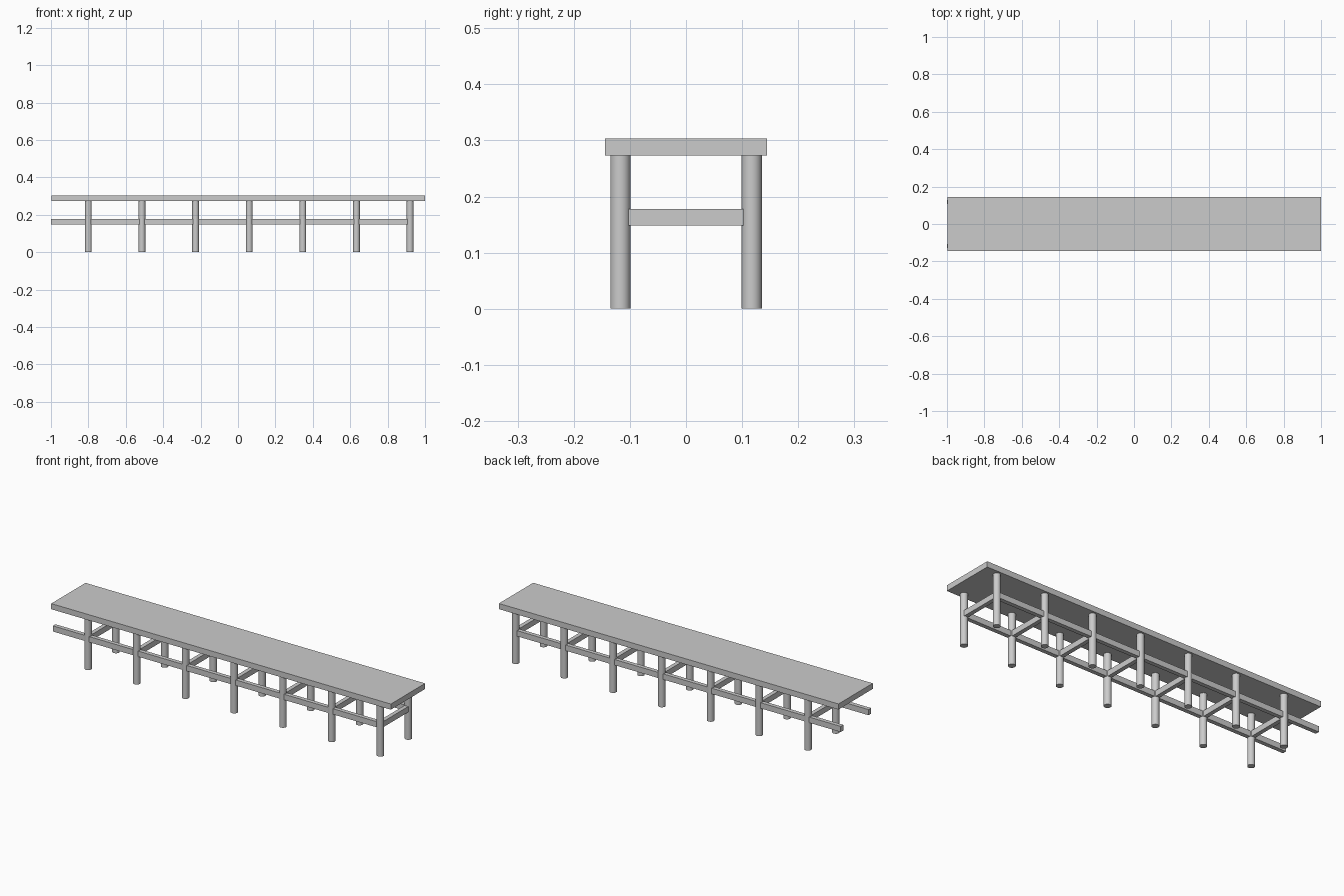
import bpy

if "Cube" in bpy.data.objects:
    bpy.data.objects.remove(bpy.data.objects["Cube"])

LEG_Y = 0.117
LEG_R = 0.018
TOP_Z = 0.273
LEG_X = [-0.80 + i * 1.72 / 6 for i in range(7)]


def box(name, x0, x1, y0, y1, z0, z1):
    bpy.ops.mesh.primitive_cube_add(
        size=1, location=((x0 + x1) / 2, (y0 + y1) / 2, (z0 + z1) / 2))
    ob = bpy.context.object
    ob.name = name
    ob.scale = (x1 - x0, y1 - y0, z1 - z0)
    bpy.ops.object.transform_apply(location=False, rotation=False, scale=True)
    return ob


def leg(name, x, y):
    bpy.ops.mesh.primitive_cylinder_add(
        vertices=32, radius=LEG_R, depth=TOP_Z, location=(x, y, TOP_Z / 2))
    ob = bpy.context.object
    ob.name = name
    bpy.ops.object.shade_smooth_by_angle()
    return ob


# Seat plank
box("seat", -0.998, 1.0, -0.144, 0.144, TOP_Z, 0.303)

# Long rails, overhanging the legs on the left end only
for side, s in (("front", -1), ("back", 1)):
    y = s * LEG_Y
    box(side + "_rail", -1.0, 0.92, y - 0.011, y + 0.011, 0.148, 0.178)

# Leg pairs, each joined by a cross rail
for i, x in enumerate(LEG_X, 1):
    leg(f"front_leg_{i}", x, -LEG_Y)
    leg(f"back_leg_{i}", x, LEG_Y)
    box(f"cross_rail_{i}", x - 0.011, x + 0.011, -LEG_Y, LEG_Y, 0.148, 0.178)
